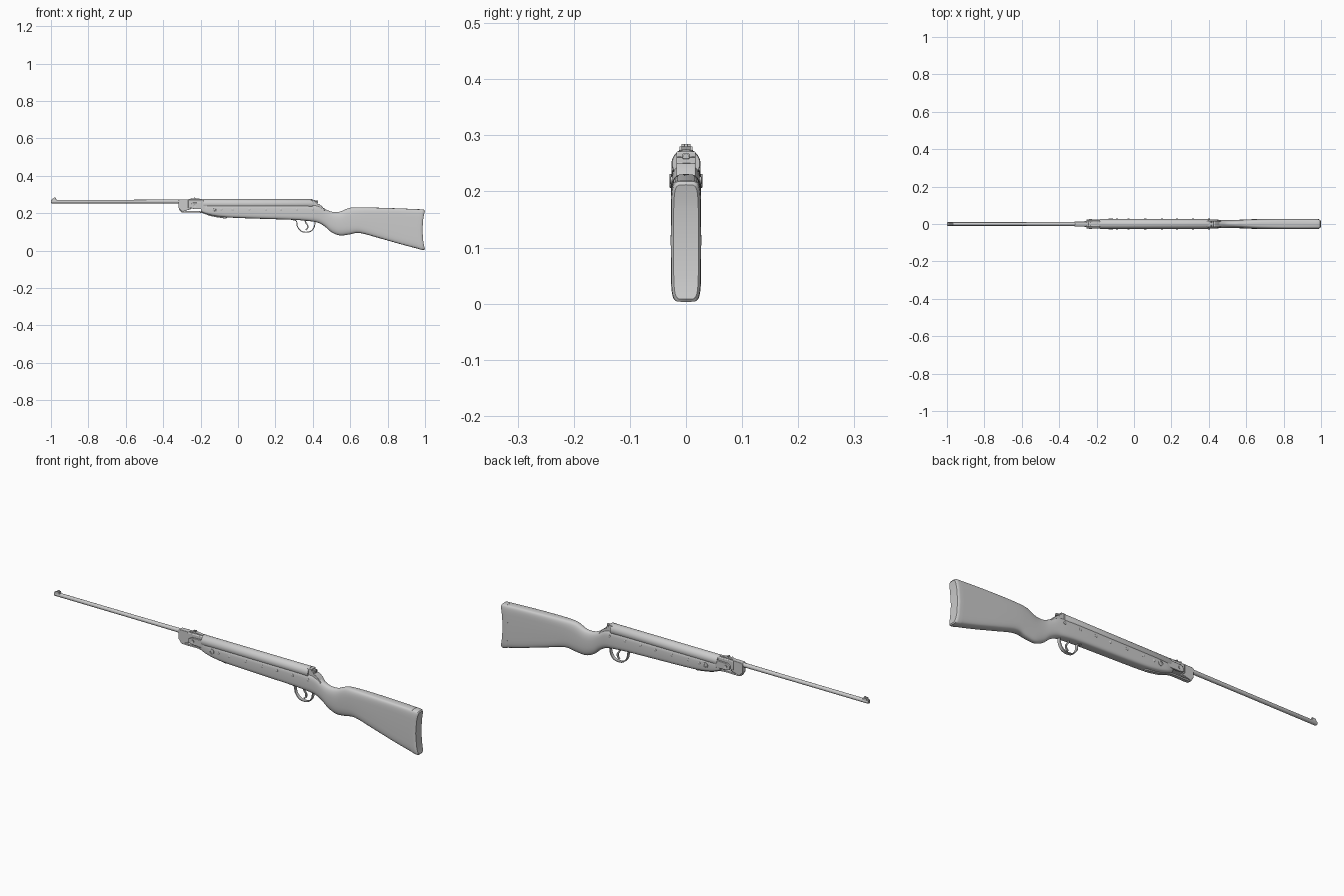
import bpy, bmesh, math
from mathutils import Vector


def finish(name, bm, angle=35, bevel=0):
    bmesh.ops.recalc_face_normals(bm, faces=bm.faces)
    me = bpy.data.meshes.new(name)
    bm.to_mesh(me)
    bm.free()
    ob = bpy.data.objects.new(name, me)
    bpy.context.collection.objects.link(ob)
    bpy.ops.object.select_all(action='DESELECT')
    bpy.context.view_layer.objects.active = ob
    ob.select_set(True)
    bpy.ops.object.shade_smooth_by_angle(angle=math.radians(angle))
    if bevel:
        m = ob.modifiers.new("Bevel", 'BEVEL')
        m.width, m.segments = bevel, 2
    return ob


def bridge(bm, rings):
    n = len(rings[0])
    for a, b in zip(rings, rings[1:]):
        for i in range(n):
            bm.faces.new((a[i], a[(i + 1) % n], b[(i + 1) % n], b[i]))


def lathe(name, profile, z=0.0, y=0.0, axis='X', x=0.0, n=24):
    """Revolve (distance, radius) pairs about an x or y axis."""
    bm = bmesh.new()
    rings = []
    for d, r in profile:
        ring = []
        for i in range(n):
            c, s = r * math.cos(math.tau * i / n), r * math.sin(math.tau * i / n)
            p = (d, y + c, z + s) if axis == 'X' else (x + c, d, z + s)
            ring.append(bm.verts.new(p))
        rings.append(ring)
    bridge(bm, rings)
    bm.faces.new(rings[0])
    bm.faces.new(rings[-1])
    return finish(name, bm)


def plate(name, pts, hw, y=0.0, bevel=0.0015):
    """Extrude an x-z outline to half width hw."""
    bm = bmesh.new()
    a = [bm.verts.new((px, y - hw, pz)) for px, pz in pts]
    b = [bm.verts.new((px, y + hw, pz)) for px, pz in pts]
    bridge(bm, [a, b])
    bm.faces.new(a)
    bm.faces.new(b)
    return finish(name, bm, 35, bevel)


def box(name, x0, x1, z0, z1, hw, y=0.0, bevel=0.0015):
    return plate(name, [(x0, z0), (x1, z0), (x1, z1), (x0, z1)], hw, y, bevel)


def spline(keys, steps=4):
    """Catmull-Rom through rows of numbers."""
    k = [Vector(r) for r in keys]
    out = []
    for i in range(len(k) - 1):
        p0, p1, p2, p3 = k[max(i - 1, 0)], k[i], k[i + 1], k[min(i + 2, len(k) - 1)]
        for s in range(steps):
            t = s / steps
            out.append(0.5 * (2 * p1 + (p2 - p0) * t + (2 * p0 - 5 * p1 + 4 * p2 - p3) * t * t
                              + (3 * p1 - p0 - 3 * p2 + p3) * t ** 3))
    return out + [k[-1]]


def loft(name, stations, concave=0.0, n=32):
    """Loft superellipse sections: x, bottom, top, half width, exponent."""
    bm = bmesh.new()
    rings = []
    for x, zb, zt, hw, e in stations:
        ring = []
        for i in range(n):
            a = math.tau * i / n
            c, s = math.cos(a), math.sin(a)
            u = math.copysign(abs(c) ** (2 / e), c)
            v = math.copysign(abs(s) ** (2 / e), s)
            ring.append(bm.verts.new((x - concave * (1 - u * u), hw * v,
                                      (zb + zt) / 2 + u * (zt - zb) / 2)))
        rings.append(ring)
    bridge(bm, rings)
    for r in (rings[0], rings[-1]):
        for i in range(n // 2):
            vs = [r[i], r[i + 1], r[(n - i - 1) % n], r[(n - i) % n]]
            bm.faces.new(list(dict.fromkeys(vs)))
    return finish(name, bm, 40)


def strip(name, path, thick, hw):
    """Flat band that follows an x-z path."""
    outer, inner = [], []
    for i, p in enumerate(path):
        t = (path[min(i + 1, len(path) - 1)] - path[max(i - 1, 0)]).normalized()
        nrm = Vector((-t.y, t.x)) * thick / 2
        outer.append(tuple(p + nrm))
        inner.append(tuple(p - nrm))
    return plate(name, outer + inner[::-1], hw, 0, 0.0008)


# Wooden stock
stock = spline([
    (-0.198, 0.208, 0.242, 0.019, 4), (-0.17, 0.196, 0.244, 0.024, 4),
    (-0.12, 0.184, 0.246, 0.026, 4), (-0.04, 0.176, 0.246, 0.027, 4),
    (0.12, 0.170, 0.246, 0.027, 4), (0.30, 0.164, 0.246, 0.027, 4),
    (0.385, 0.157, 0.246, 0.026, 3.6), (0.43, 0.148, 0.242, 0.024, 3),
    (0.465, 0.128, 0.223, 0.022, 2.6), (0.50, 0.098, 0.208, 0.021, 2.5),
    (0.545, 0.081, 0.208, 0.022, 2.6), (0.595, 0.086, 0.228, 0.024, 3),
    (0.65, 0.094, 0.231, 0.026, 3.8), (0.75, 0.068, 0.229, 0.027, 5),
    (0.87, 0.034, 0.225, 0.027, 6), (0.965, 0.009, 0.221, 0.027, 6)])
loft("stock", stock)

# Butt pad with a concave rear face
loft("butt_pad", [(0.966, 0.008, 0.221, 0.0272, 6), (0.985, 0.003, 0.2205, 0.0272, 6),
                  (0.995, 0.003, 0.218, 0.026, 6), (0.999, 0.008, 0.212, 0.022, 6)], 0.013)

# Barrel with a bored muzzle
lathe("barrel", [(-0.96, 0.004), (-1.0, 0.004), (-1.0, 0.0085), (-0.997, 0.0095),
                 (-0.60, 0.0095), (-0.31, 0.0105)], 0.262)

# Front sight
box("front_sight_base", -0.998, -0.968, 0.267, 0.274, 0.006)
plate("front_sight_blade", [(-0.99, 0.273), (-0.972, 0.273), (-0.976, 0.285), (-0.982, 0.285)],
      0.002, 0, 0.0005)
for s in (-1, 1):
    plate("front_sight_wing", [(-0.995, 0.265), (-0.97, 0.265), (-0.973, 0.279), (-0.99, 0.279)],
          0.0015, s * 0.0065, 0.0005)

# Compression tube and end collars
lathe("compression_tube", [(-0.185, 0.021), (-0.185, 0.0245), (-0.182, 0.0258),
                           (0.395, 0.0258), (0.398, 0.0245), (0.398, 0.02)], 0.2495, n=40)
plate("tube_end_block", [(0.39, 0.215), (0.465, 0.215), (0.45, 0.236), (0.432, 0.25),
                         (0.424, 0.25), (0.424, 0.261), (0.413, 0.261), (0.413, 0.271),
                         (0.39, 0.271)], 0.017)
box("safety_catch", 0.408, 0.429, 0.258, 0.268, 0.006)

# Breech block and the fork that carries it
plate("breech_front", [(-0.318, 0.228), (-0.30, 0.208), (-0.255, 0.22), (-0.255, 0.274),
                       (-0.312, 0.274), (-0.318, 0.268)], 0.0125)
box("breech_block", -0.268, -0.18, 0.226, 0.273, 0.0155, 0, 0.004)
for s in (-1, 1):
    plate("breech_fork_arm", [(-0.255, 0.228), (-0.235, 0.222), (-0.165, 0.222), (-0.165, 0.258),
                              (-0.24, 0.256), (-0.255, 0.246)], 0.004, s * 0.019)
lathe("breech_pivot", [(-0.025, 0.007), (-0.0255, 0.008), (0.0255, 0.008), (0.025, 0.007)],
      0.24, axis='Y', x=-0.232)

# Cocking lever under the breech
strip("cocking_lever", spline([(-0.312, 0.226), (-0.304, 0.211), (-0.285, 0.207), (-0.20, 0.206),
                               (-0.14, 0.187), (-0.06, 0.174)], 5), 0.008, 0.008)

# Rear sight
plate("rear_sight_ramp", [(-0.268, 0.272), (-0.19, 0.272), (-0.19, 0.275), (-0.23, 0.280),
                          (-0.262, 0.276)], 0.008, 0, 0.0006)
for s in (-1, 1):
    box("rear_sight_leaf", -0.236, -0.229, 0.276, 0.2845, 0.003, s * 0.005, 0.0005)
lathe("rear_sight_wheel", [(-0.012, 0.005), (0.012, 0.005)], 0.275, axis='Y', x=-0.247, n=16)

# Side screws and the larger fore-end bolts
for s in (-1, 1):
    for x in (-0.09, -0.03, 0.06, 0.15, 0.23, 0.315, 0.40):
        lathe("side_screw", [(s * 0.022, 0.0065), (s * 0.0275, 0.0065), (s * 0.0285, 0.005)],
              0.22, axis='Y', x=x, n=16)
    lathe("fore_end_bolt", [(s * 0.022, 0.0125), (s * 0.0285, 0.0125), (s * 0.0295, 0.011),
                            (s * 0.0295, 0.007), (s * 0.028, 0.006)], 0.219, axis='Y', x=-0.125)

# Trigger guard and trigger
strip("trigger_guard", spline([(0.295, 0.163), (0.312, 0.158), (0.318, 0.128), (0.338, 0.104),
                               (0.365, 0.098), (0.392, 0.105), (0.408, 0.128), (0.412, 0.156)], 6),
      0.005, 0.008)
strip("trigger", spline([(0.358, 0.168), (0.362, 0.15), (0.372, 0.135), (0.372, 0.12),
                         (0.362, 0.109)], 5), 0.007, 0.004)
